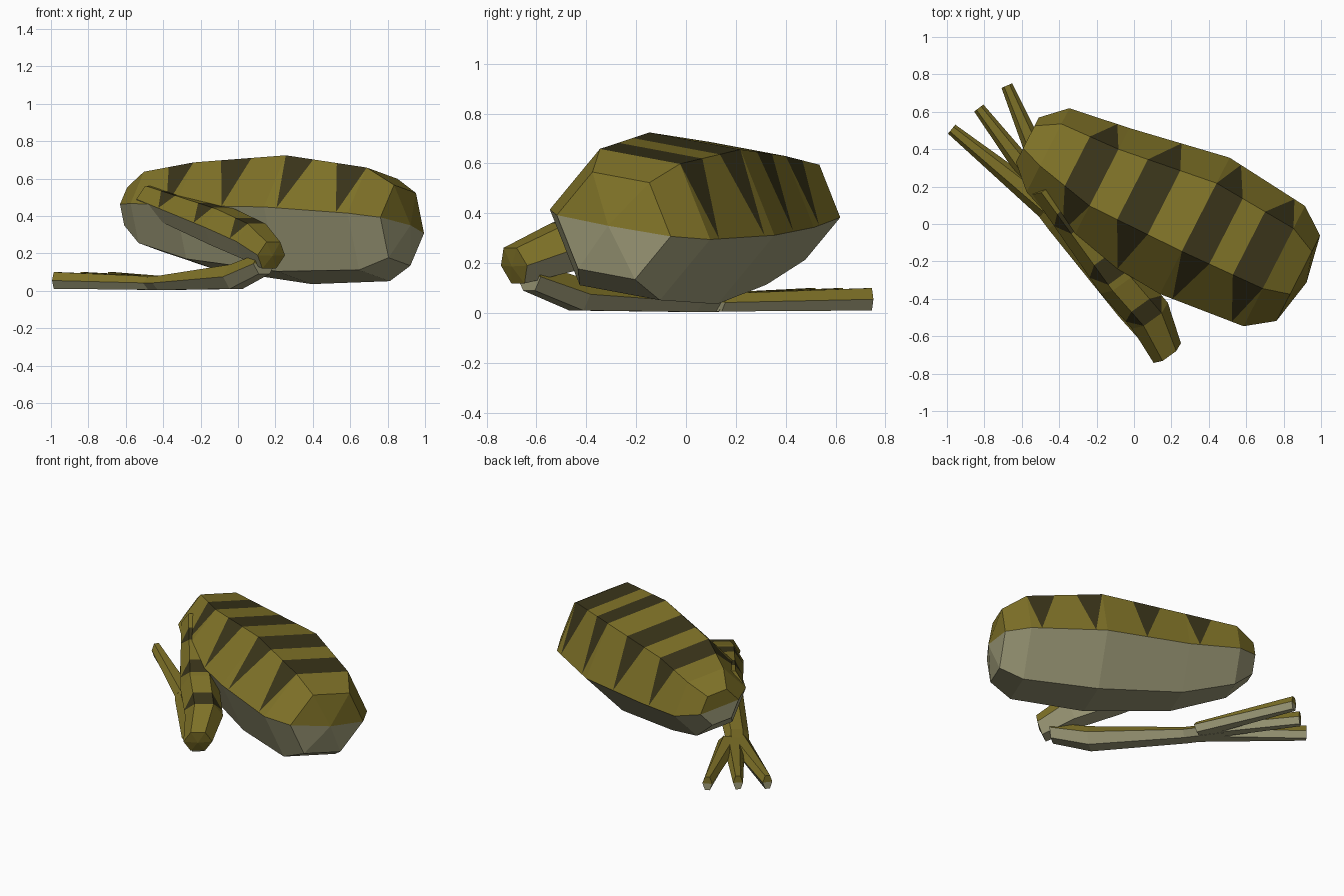
import bpy, bmesh
from math import sin, cos, pi
from mathutils import Vector

if "Cube" in bpy.data.objects:
    bpy.data.objects.remove(bpy.data.objects["Cube"])


def material(name, rgb):
    m = bpy.data.materials.new(name)
    m.diffuse_color = (*rgb, 1)
    m.use_nodes = True
    m.node_tree.nodes["Principled BSDF"].inputs["Base Color"].default_value = m.diffuse_color
    return m


MATS = [material("olive", (0.215, 0.17, 0.021)),
        material("pale", (0.36, 0.345, 0.20)),
        material("dark_stripe", (0.042, 0.035, 0.010))]


def limb(name, rings, roll=0.0, squash=1.0, stripes=(), bulge=(0, 0), end_olive=3, level=False):
    """Six-sided tube through rings (x, y, z, radius[, half height]).
    Stripes are (segment, start, end, apex): a band on top tapering to points at the sides."""
    pts = [Vector(r[:3]) for r in rings]
    axis = pts[-1] - pts[0]
    if level:
        axis.z = 0
    axis.normalize()
    side = Vector((0, 0, 1)).cross(axis).normalized()
    up = axis.cross(side)
    side, up = side * cos(roll) - up * sin(roll), up * cos(roll) + side * sin(roll)

    def loop(i):
        r = rings[i]
        h = r[4] / sin(pi / 3) if len(r) > 4 else r[3] * squash
        return [pts[i] + side * r[3] * cos(k * pi / 3) + up * h * sin(k * pi / 3) for k in range(6)]

    # Section loops; each stripe shares one apex on its sides and belly
    base = [loop(i) for i in range(len(rings))]
    loops, dark = [], set()
    for i, ring in enumerate(base):
        loops.append(ring)
        for seg, s, e, apex in stripes:
            if seg == i:
                for t in (s, e):
                    loops.append([a.lerp(b, t if k in (1, 2) else apex)
                                  for k, (a, b) in enumerate(zip(ring, base[i + 1]))])
                dark.add(len(loops) - 2)

    bm = bmesh.new()
    vs = [[bm.verts.new(p) for p in lp] for lp in loops]
    for i in range(len(vs) - 1):
        for k in range(6):
            n = (k + 1) % 6
            f = bm.faces.new((vs[i][k], vs[i][n], vs[i + 1][n], vs[i + 1][k]))
            f.material_index = 1 if k > 2 else (2 if i in dark else 0)
    # Fan caps
    for lp, off, olive in ((vs[0], -bulge[0], 3), (vs[-1], bulge[1], end_olive)):
        c = bm.verts.new(sum((v.co for v in lp), Vector()) / 6 + axis * off)
        for k in range(6):
            f = bm.faces.new((lp[k], lp[(k + 1) % 6], c))
            f.material_index = 0 if k < olive else 1
    bmesh.ops.remove_doubles(bm, verts=bm.verts, dist=1e-4)
    bmesh.ops.recalc_face_normals(bm, faces=bm.faces)
    me = bpy.data.meshes.new(name)
    bm.to_mesh(me)
    bm.free()
    for m in MATS:
        me.materials.append(m)
    ob = bpy.data.objects.new(name, me)
    bpy.context.collection.objects.link(ob)
    return ob


# Heavy striped thigh
limb("thigh",
     [(-0.57, 0.45, 0.44, 0.136), (-0.46, 0.395, 0.425, 0.255), (-0.18, 0.21, 0.40, 0.345),
      (0.325, -0.01, 0.38, 0.415), (0.75, -0.225, 0.355, 0.366), (0.878, -0.29, 0.35, 0.26)],
     roll=0.165, squash=0.875, level=True, bulge=(0.0, 0.05),
     stripes=[(1, 0.5, 1.0, 0.8), (2, 0.30, 0.63, 0.52), (3, 0.0, 0.34, 0.15), (3, 0.63, 1.0, 0.86)])

# Folded shin resting against the thigh
limb("shin",
     [(-0.47, 0.21, 0.49, 0.09), (-0.08, -0.30, 0.34, 0.122),
      (0.085, -0.49, 0.265, 0.118), (0.178, -0.69, 0.19, 0.09)],
     squash=0.95, bulge=(0, 0.012), end_olive=6,
     stripes=[(0, 0.22, 0.42, 0.32), (0, 0.74, 0.94, 0.84), (1, 0.6, 1.0, 0.8)])

# Long foot, then three splayed toes
limb("foot",
     [(0.14, -0.63, 0.145, 0.075, 0.055), (-0.01, -0.44, 0.075, 0.09, 0.065),
      (-0.40, 0.02, 0.042, 0.075, 0.038), (-0.55, 0.22, 0.042, 0.075, 0.036)], level=True)
for i, (x, y) in enumerate(((-0.975, 0.507), (-0.83, 0.62), (-0.68, 0.74))):
    limb(f"toe_{i + 1}",
         [(-0.46 + 0.02 * i, 0.09 + 0.02 * i, 0.042, 0.07, 0.036), (x, y, 0.055, 0.031, 0.045)],
         level=True)
